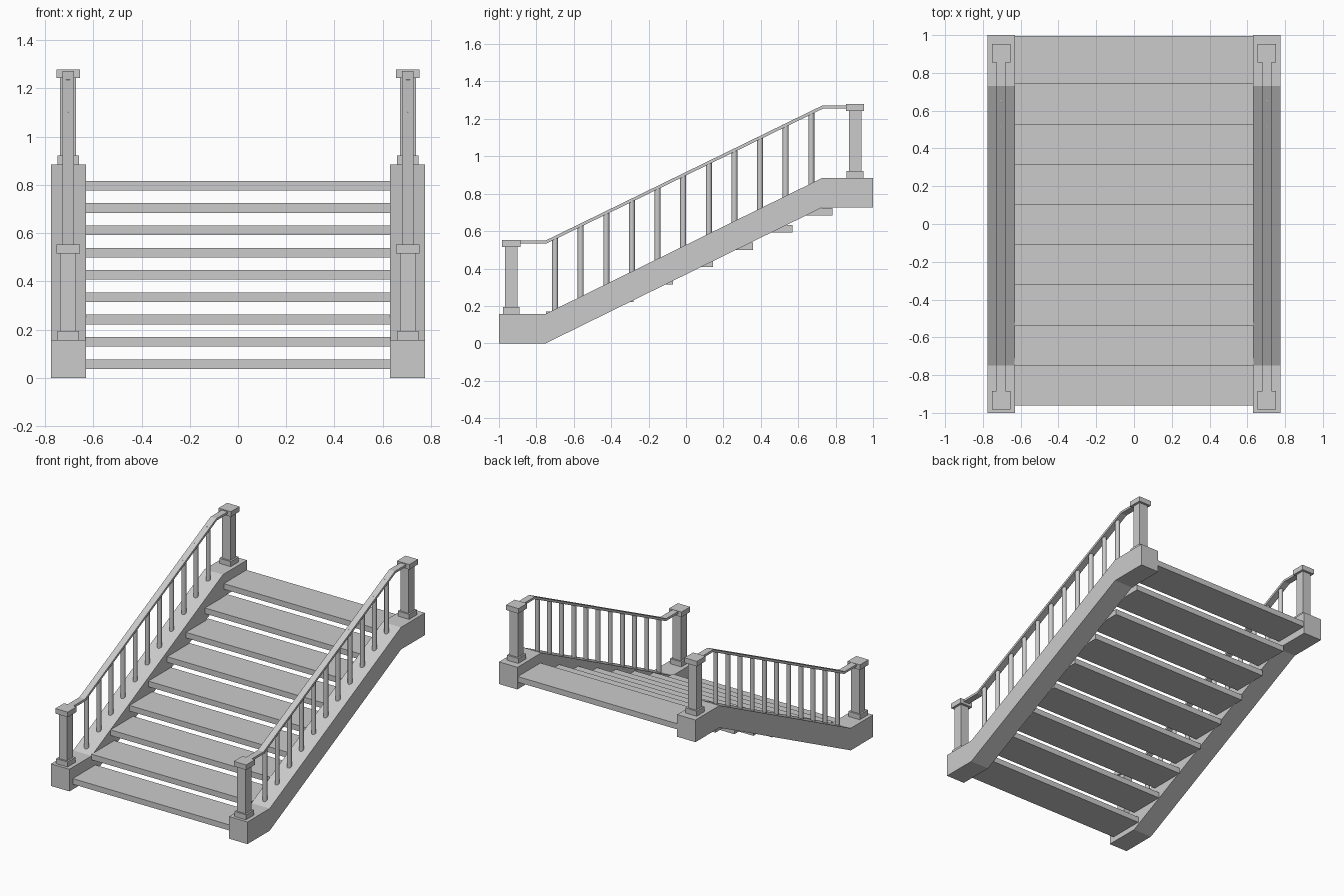
import bpy, bmesh
from math import radians

if "Cube" in bpy.data.objects:
    bpy.data.objects.remove(bpy.data.objects["Cube"])

RAIL_X = 0.704          # centre line of each balustrade
SLOPE = 0.727 / 1.48    # rise of the flight over its run


def add_object(name, bm):
    bmesh.ops.recalc_face_normals(bm, faces=bm.faces)
    me = bpy.data.meshes.new(name)
    bm.to_mesh(me)
    bm.free()
    ob = bpy.data.objects.new(name, me)
    bpy.context.collection.objects.link(ob)
    return ob


def box(name, x0, x1, y0, y1, z0, z1):
    bm = bmesh.new()
    bmesh.ops.create_cube(bm, size=1)
    for v in bm.verts:
        v.co.x = x0 if v.co.x < 0 else x1
        v.co.y = y0 if v.co.y < 0 else y1
        v.co.z = z0 if v.co.z < 0 else z1
    return add_object(name, bm)


def side_profile(name, points, x0, x1):
    """Extrude a (y, z) outline across x."""
    bm = bmesh.new()
    face = bm.faces.new([bm.verts.new((x0, y, z)) for y, z in points])
    ext = bmesh.ops.extrude_face_region(bm, geom=[face])
    verts = [g for g in ext["geom"] if isinstance(g, bmesh.types.BMVert)]
    bmesh.ops.translate(bm, verts=verts, vec=(x1 - x0, 0, 0))
    return add_object(name, bm)


def baluster(name, x, y, z0, z1, r):
    bpy.ops.mesh.primitive_cylinder_add(vertices=12, radius=r, depth=z1 - z0,
                                        location=(x, y, (z0 + z1) / 2))
    ob = bpy.context.object
    ob.name = name
    bpy.ops.object.shade_smooth_by_angle(angle=radians(40))


# open treads
for i in range(9):
    y, z = -0.962 + 0.2128 * i, 0.037 + 0.0925 * i
    box(f"tread_{i + 1}", -0.632, 0.632, y, y + 0.255, z, z + 0.04)

for side, s in (("left", -1), ("right", 1)):
    # cranked stringer
    a, b = sorted((s * 0.63, s * 0.775))
    side_profile(f"{side}_stringer",
                 [(-1, 0), (-0.75, 0), (0.73, 0.727), (1, 0.727),
                  (1, 0.885), (0.73, 0.885), (-0.75, 0.158), (-1, 0.158)], a, b)

    # handrail, level at both ends
    cx = s * RAIL_X
    side_profile(f"{side}_handrail",
                 [(-0.92, 0.534), (-0.745, 0.534), (0.735, 1.256), (0.89, 1.256),
                  (0.89, 1.272), (0.73, 1.272), (-0.75, 0.55), (-0.92, 0.55)],
                 cx - 0.023, cx + 0.023)

    # newel posts: base, shaft, cap
    for end, cy, z in (("lower", -0.934, 0.158), ("upper", 0.904, 0.885)):
        for part, h, z0, z1 in (("base", 0.045, 0, 0.036),
                                ("shaft", 0.033, 0.03, 0.37),
                                ("cap", 0.049, 0.358, 0.394)):
            box(f"{side}_{end}_post_{part}", cx - h, cx + h,
                cy - h, cy + h, z + z0, z + z1)

    # round balusters between stringer and handrail
    for i in range(11):
        y = -0.7 + 0.137 * i
        z = 0.158 + SLOPE * (y + 0.75)
        baluster(f"{side}_baluster_{i + 1}", cx, y, z - 0.015, z + 0.381, 0.016)
